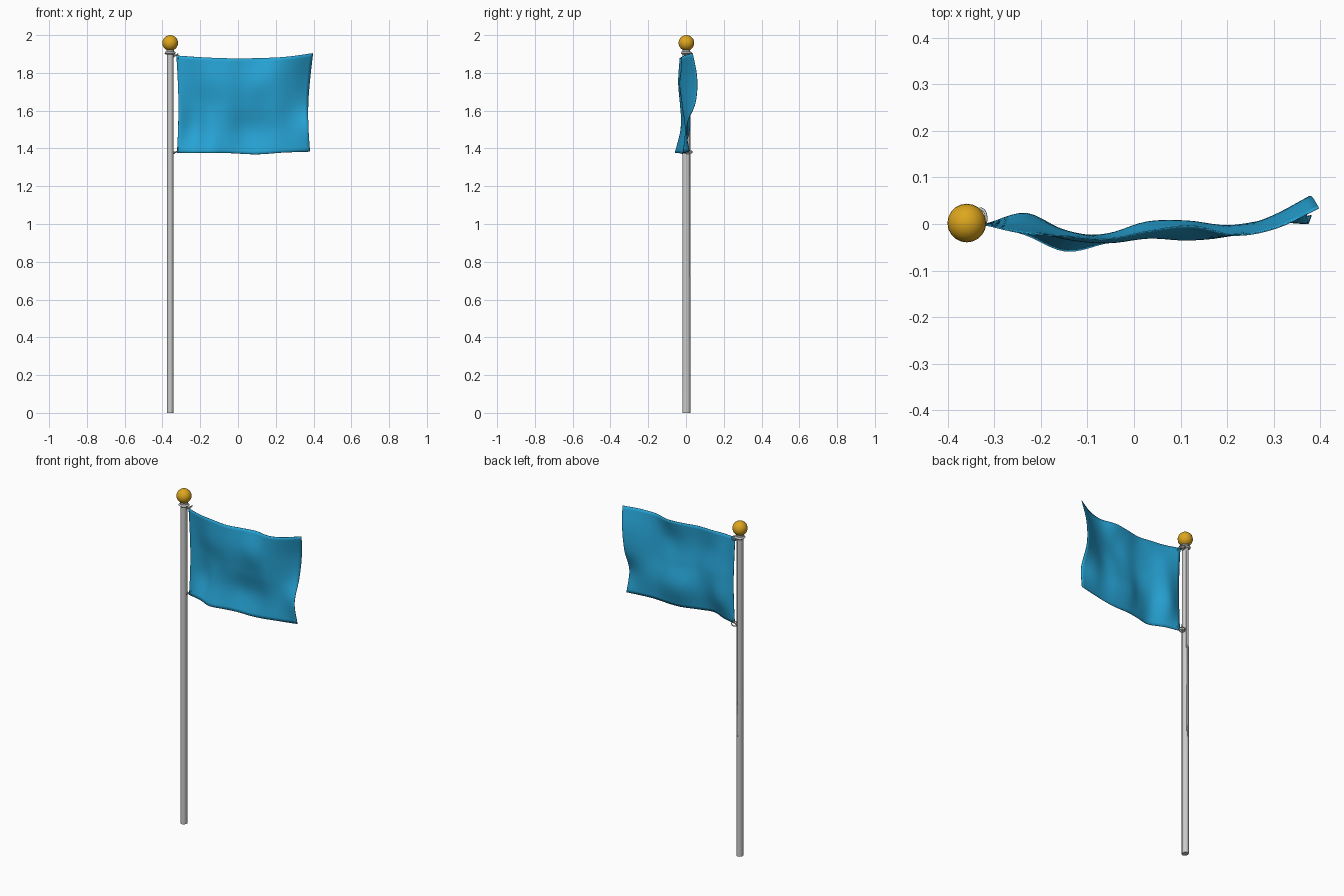
import bpy, bmesh, math

if "Cube" in bpy.data.objects:
    bpy.data.objects.remove(bpy.data.objects["Cube"])

def material(name, rgb):
    m = bpy.data.materials.new(name)
    m.diffuse_color = (*rgb, 1)
    m.use_nodes = True
    m.node_tree.nodes["Principled BSDF"].inputs["Base Color"].default_value = m.diffuse_color
    return m

GREY = material("light_grey_metal", (0.60, 0.60, 0.60))
GOLD = material("gold", (0.72, 0.38, 0.013))
BLUE = material("sky_blue_cloth", (0.020, 0.37, 0.67))
PX, PY = -0.359, 0.002          # pole axis

def finish(ob, name, mat, angle=40):
    ob.name = name
    ob.data.materials.append(mat)
    bpy.ops.object.select_all(action='DESELECT')
    ob.select_set(True)
    bpy.context.view_layer.objects.active = ob
    bpy.ops.object.shade_smooth_by_angle(angle=math.radians(angle))
    return ob

def cylinder(name, r, z0, z1, sides, mat, r2=None, ys=1.0):
    bpy.ops.mesh.primitive_cone_add(vertices=sides, radius1=r, radius2=r if r2 is None else r2,
                                    depth=z1 - z0, location=(PX, PY, (z0 + z1) / 2))
    ob = bpy.context.object
    ob.scale.y = ys
    return finish(ob, name, mat)

def tube(name, pts, r, mat, cyclic=False):
    cu = bpy.data.curves.new(name, 'CURVE')
    cu.dimensions = '3D'
    cu.bevel_depth = r
    cu.bevel_resolution = 1
    cu.use_fill_caps = True
    s = cu.splines.new('POLY')
    s.points.add(len(pts) - 1)
    for p, q in zip(s.points, pts):
        p.co = (*q, 1)
    s.use_cyclic_u = cyclic
    ob = bpy.data.objects.new(name, cu)
    bpy.context.collection.objects.link(ob)
    cu.materials.append(mat)
    return ob

# Pole with stepped collar and neck under the ball
cylinder("pole", 0.0185, 0, 1.91, 10, GREY, r2=0.0178, ys=1.15)
cylinder("collar", 0.022, 1.897, 1.905, 16, GREY, r2=0.030)
cylinder("collar_top", 0.030, 1.905, 1.913, 16, GREY, r2=0.024)
cylinder("neck", 0.02, 1.912, 1.93, 16, GREY)

# Gold ball finial
bpy.ops.mesh.primitive_uv_sphere_add(segments=20, ring_count=12, radius=0.0415,
                                     location=(PX, PY, 1.9585))
finish(bpy.context.object, "ball_finial", GOLD)

# Halyard rope lying against the back of the pole
tube("halyard", [(PX + 0.006, 0.021, 1.895), (PX + 0.006, 0.0215, 1.3), (PX + 0.003, 0.0225, 0.72)],
     0.003, GREY)

# Rings and clips joining the flag corners to the pole
for tag, z in (("upper", 1.893), ("lower", 1.381)):
    ring = [(-0.329 + 0.012 * math.cos(a), 0.012 + 0.021 * math.sin(a), z + 0.008 * math.cos(a))
            for a in (i * math.tau / 12 for i in range(12))]
    tube(tag + "_ring", ring, 0.003, GREY, True)
    tube(tag + "_clip", [(PX + 0.01, 0.012, z), (-0.335, 0.01, z), (-0.318, 0.0, z)], 0.004, GREY)

# Waving flag: depth and outline are interpolated from a few control rows
def spline(v, t):
    n = len(v) - 1
    f = min(max(t, 0), 1) * n
    i = min(int(f), n - 1)
    u = f - i
    b, c = v[i], v[i + 1]
    a = v[i - 1] if i else 2 * b - c
    d = v[i + 2] if i + 2 <= n else 2 * c - b
    return b + 0.5 * u * (c - a + u * (2*a - 5*b + 4*c - d + u * (3*(b - c) + d - a)))

DEPTH = [  # top to bottom rows, pole edge to free edge
    [0.0, -0.020, -0.026, -0.032, -0.015, -0.004, -0.024, -0.008, 0.035],
    [0.0, -0.006, -0.032, -0.040, -0.030, -0.034, -0.024, 0.008, 0.058],
    [0.0, 0.014, -0.016, -0.030, -0.018, -0.016, -0.018, 0.012, 0.050],
    [0.0, 0.020, -0.024, -0.022, 0.004, 0.006, -0.004, 0.006, 0.002],
    [0.0, -0.022, -0.058, -0.040, -0.022, -0.018, -0.014, 0.000, 0.018]]
LEFT = [-0.326, -0.319, -0.315, -0.317, -0.323]
RIGHT = [0.397, 0.382, 0.372, 0.373, 0.381]
TOP = [1.892, 1.882, 1.877, 1.878, 1.885, 1.904]
BOTTOM = [1.376, 1.377, 1.375, 1.369, 1.378, 1.383]

NU, NV = 40, 28
bm = bmesh.new()
grid = []
for j in range(NV + 1):
    v = j / NV
    row = []
    for i in range(NU + 1):
        u = i / NU
        x = spline(LEFT, v) * (1 - u) + spline(RIGHT, v) * u
        z = spline(TOP, u) * (1 - v) + spline(BOTTOM, u) * v
        y = spline([spline(r, u) for r in DEPTH], v)
        row.append(bm.verts.new((x, y, z)))
    grid.append(row)
for j in range(NV):
    for i in range(NU):
        bm.faces.new((grid[j][i], grid[j + 1][i], grid[j + 1][i + 1], grid[j][i + 1]))
me = bpy.data.meshes.new("flag")
bm.to_mesh(me)
bm.free()
flag = bpy.data.objects.new("flag", me)
bpy.context.collection.objects.link(flag)
finish(flag, "flag", BLUE, angle=60)
sol = flag.modifiers.new("cloth_thickness", 'SOLIDIFY')
sol.thickness = 0.003
sol.offset = 0

# Small grommets at the hoist corners
for tag, z in (("upper", 1.876), ("lower", 1.398)):
    bpy.ops.mesh.primitive_torus_add(major_segments=12, minor_segments=6, major_radius=0.006,
                                     minor_radius=0.0025, location=(-0.312, -0.002, z),
                                     rotation=(math.pi / 2, 0, 0))
    finish(bpy.context.object, tag + "_grommet", BLUE)
